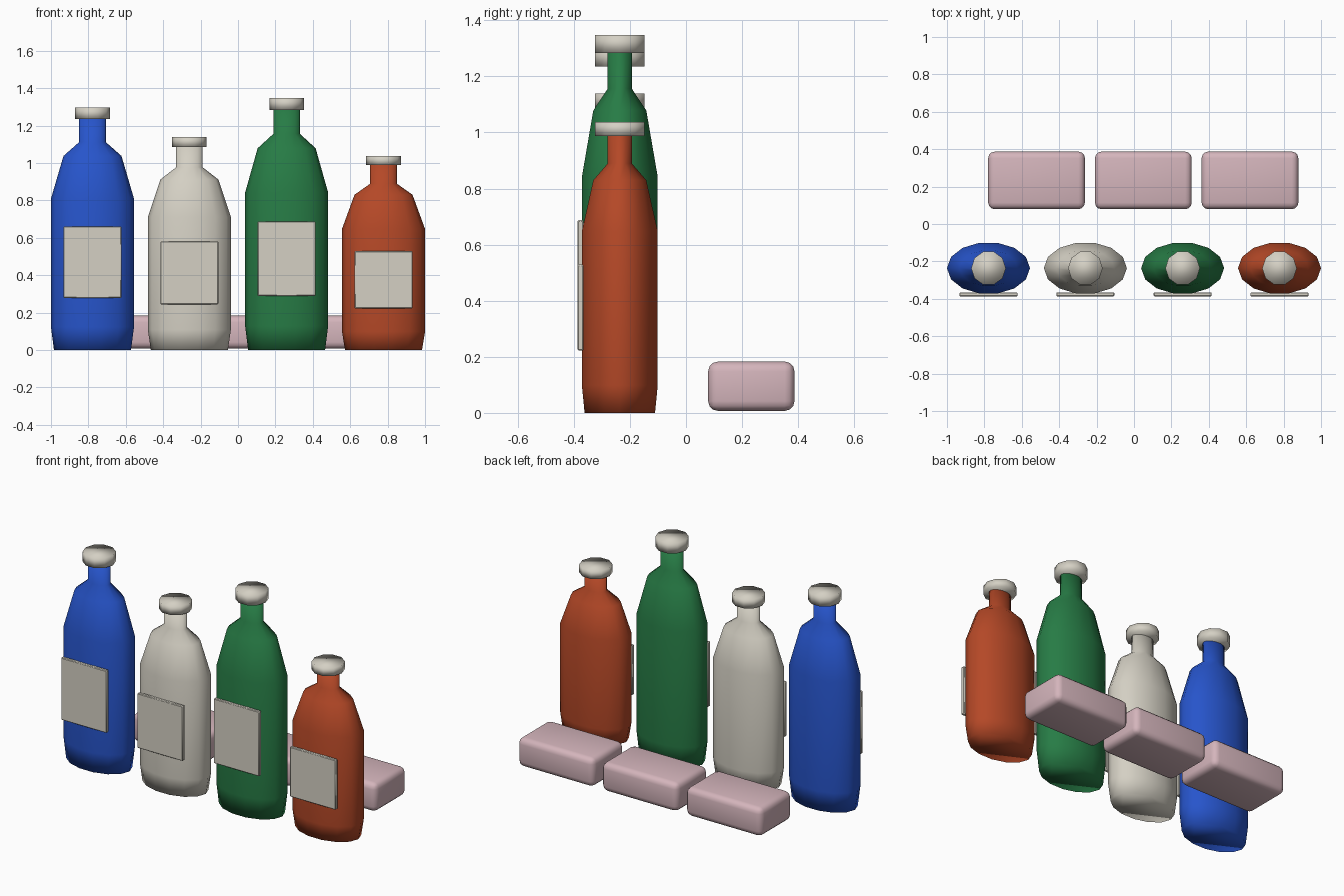
import bpy, bmesh, math

if "Cube" in bpy.data.objects:
    bpy.data.objects.remove(bpy.data.objects["Cube"])


def material(name, rgb):
    m = bpy.data.materials.new(name)
    m.diffuse_color = (*rgb, 1)
    m.use_nodes = True
    m.node_tree.nodes["Principled BSDF"].inputs["Base Color"].default_value = m.diffuse_color
    return m


BLUE = material("blue glass", (0.02, 0.09, 0.60))
CREAM = material("cream", (0.66, 0.63, 0.55))
GREEN = material("green glass", (0.02, 0.20, 0.06))
RED = material("rust red glass", (0.46, 0.065, 0.02))
PINK = material("pink soap", (0.66, 0.46, 0.50))


def finish(name, bm, mat, smooth):
    bmesh.ops.recalc_face_normals(bm, faces=bm.faces)
    me = bpy.data.meshes.new(name)
    bm.to_mesh(me)
    bm.free()
    me.materials.append(mat)
    for p in me.polygons:
        p.use_smooth = smooth
    ob = bpy.data.objects.new(name, me)
    bpy.context.collection.objects.link(ob)
    return ob


def lathe(name, profile, sides, squash, loc, mat):
    """Closed oval turned shape from (radius, z) pairs."""
    bm = bmesh.new()
    rings = []
    for r, z in profile:
        rings.append([bm.verts.new((
            loc[0] + r * math.cos(2 * math.pi * i / sides),
            loc[1] + r * squash * math.sin(2 * math.pi * i / sides), z))
            for i in range(sides)])
    for a, b in zip(rings, rings[1:]):
        for i in range(sides):
            j = (i + 1) % sides
            bm.faces.new((a[i], a[j], b[j], b[i]))
    bm.faces.new(rings[0])
    bm.faces.new(rings[-1])
    return finish(name, bm, mat, True)


def box(name, centre, size, mat, bevel, segments):
    bm = bmesh.new()
    bmesh.ops.create_cube(bm, size=1)
    for v in bm.verts:
        v.co = [c + s * k for c, s, k in zip(centre, size, v.co)]
    bmesh.ops.bevel(bm, geom=bm.edges[:], offset=bevel, segments=segments,
                    profile=0.5, affect='EDGES')
    ob = finish(name, bm, mat, True)
    bpy.ops.object.select_all(action='DESELECT')
    bpy.context.view_layer.objects.active = ob
    ob.select_set(True)
    bpy.ops.object.shade_smooth_by_angle(angle=math.radians(40))
    return ob


# bottles: name, x, height to the top of the neck, colour
BOTTLE_Y = -0.236
PROFILE = [(0.206, 0), (0.222, 0.1), (0.222, 0.655), (0.155, 0.84),
           (0.071, 0.9), (0.071, 1.0)]
for name, x, h, mat in [("blue", -0.778, 1.235, BLUE),
                        ("cream", -0.26, 1.085, CREAM),
                        ("green", 0.26, 1.284, GREEN),
                        ("red", 0.778, 0.988, RED)]:
    lathe(name + "_bottle", [(r, z * h) for r, z in PROFILE],
          14, 0.625, (x, BOTTLE_Y), mat)
    # screw cap
    lathe(name + "_bottle_cap", [(0.0925, h), (0.0925, h * 1.05)],
          10, 1.0, (x, BOTTLE_Y), CREAM)
    # front label plate
    box(name + "_bottle_label", (x, -0.376, 0.38 * h),
        (0.31, 0.022, 0.31 * h), CREAM, 0.004, 1)

# row of soap bars behind the bottles
for i, x in enumerate((-0.521, 0.05, 0.62)):
    box("soap_bar_%d" % (i + 1), (x, 0.233, 0.095),
        (0.517, 0.308, 0.176), PINK, 0.035, 3)
